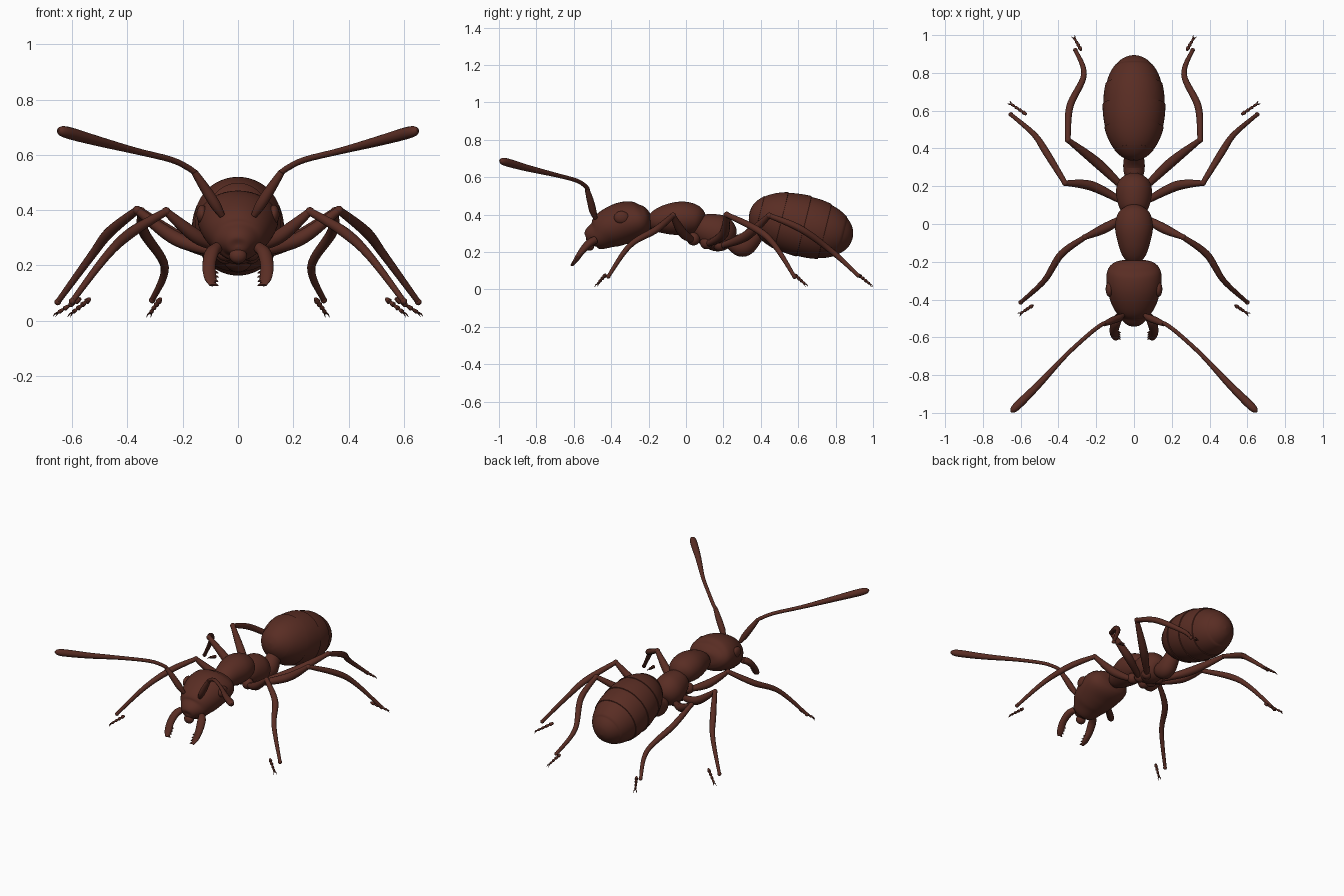
import bpy, bmesh, math
from mathutils import Vector

cube = bpy.data.objects.get("Cube")
if cube:
    bpy.data.objects.remove(cube)

# One chitin colour for the whole insect
chitin = bpy.data.materials.new("dark red brown")
chitin.use_nodes = True
COLOR = (0.1, 0.026, 0.017, 1)
chitin.diffuse_color = COLOR
shader = chitin.node_tree.nodes["Principled BSDF"]
shader.inputs["Base Color"].default_value = COLOR
shader.inputs["Roughness"].default_value = 0.6
parts = []


def spline(rows, steps):
    """Catmull-Rom interpolation of rows of any width."""
    rows = [Vector(r) for r in rows]
    out = []
    for i in range(len(rows) - 1):
        b, c = rows[i], rows[i + 1]
        a = rows[i - 1] if i else b
        d = rows[min(i + 2, len(rows) - 1)]
        for k in range(steps):
            t = k / steps
            out.append(b + (c - a) * (t / 2)
                       + (a * 2 - b * 5 + c * 4 - d) * (t * t / 2)
                       + (b * 3 - a - c * 3 + d) * (t ** 3 / 2))
    return out + [rows[-1]]


def loft(name, rows, sides=14, steps=4):
    """Skin elliptical rings; each row is x, y, z, half width, half height."""
    if steps > 1:
        rows = spline(rows, steps)
    pts = [Vector(r[:3]) for r in rows]
    bm = bmesh.new()
    rings = []
    for i, r in enumerate(rows):
        t = (pts[min(i + 1, len(pts) - 1)] - pts[max(i - 1, 0)]).normalized()
        u = t.cross(Vector((0, 0, 1))).normalized()
        v = u.cross(t)
        ring = []
        for k in range(sides):
            a = math.tau * k / sides
            ring.append(bm.verts.new(pts[i] + u * math.cos(a) * max(r[3], 0.001)
                                     + v * math.sin(a) * max(r[4], 0.001)))
        rings.append(ring)
    for p, q in zip(rings, rings[1:]):
        for k in range(sides):
            j = (k + 1) % sides
            bm.faces.new((p[k], p[j], q[j], q[k]))
    bm.faces.new(rings[0])
    bm.faces.new(rings[-1])
    bmesh.ops.recalc_face_normals(bm, faces=bm.faces)
    mesh = bpy.data.meshes.new(name)
    bm.to_mesh(mesh)
    bm.free()
    mesh.materials.append(chitin)
    ob = bpy.data.objects.new(name, mesh)
    bpy.context.collection.objects.link(ob)
    parts.append(ob)


def body(name, rows):
    """Central body part from rows of y, z, half width, half height."""
    loft(name, [(0, *r) for r in rows], sides=40, steps=6)


def tube(name, rows, s, sides=12, steps=4):
    """Round limb from rows of x, y, z, radius, mirrored by s."""
    loft(name, [(s * x, y, z, r, r) for x, y, z, r in rows], sides, steps)


def ball(name, center, radii, s=1):
    x, y, z = center
    rows = []
    for i in range(17):
        a = math.pi * i / 16
        c = math.sin(a)
        rows.append((s * x, y - radii[1] * math.cos(a), z, radii[0] * c, radii[2] * c))
    loft(name, rows, 24, 1)


# Head, mouth and thorax
body("head", [(-.533, .262, .005, .005), (-.525, .265, .037, .035), (-.5, .28, .067, .06),
              (-.465, .293, .092, .083), (-.41, .325, .123, .105), (-.33, .357, .143, .112),
              (-.255, .37, .143, .098), (-.215, .382, .117, .07), (-.197, .387, .075, .04),
              (-.19, .388, .01, .01)])
ball("mouth", (0, -.515, .235), (.032, .025, .028))
body("front_thorax", [(-.215, .36, .02, .02), (-.17, .365, .06, .055), (-.1, .375, .085, .08),
                      (-.02, .38, .1, .09), (.05, .375, .088, .078), (.085, .37, .055, .05),
                      (.1, .365, .01, .01)])
body("rear_thorax", [(.035, .345, .03, .03), (.08, .33, .074, .075), (.16, .305, .095, .098),
                     (.215, .29, .086, .087), (.25, .28, .055, .055), (.262, .275, .01, .01)])
body("waist", [(.215, .262, .02, .02), (.26, .245, .05, .05), (.305, .238, .057, .063),
               (.345, .268, .053, .055), (.385, .32, .04, .045)])

# Abdomen: plump oval with a raised lip at the rear of each plate
edges = [0, .1, .31, .53, .73, .9, 1]
rows = []
for a, b in zip(edges, edges[1:]):
    for k in range(10):
        f = k / 9
        t = a + (b - a) * f
        r = .166 * max(0, 1 - abs(2 * t - 1) ** 2.2) ** .5 * (.975 + .03 * f)
        t += .002 if k == 0 else 0
        rows.append((0, .338 + .553 * t, .412 - .14 * t, r, r))
loft("abdomen", rows, 48, 1)

# Leg paths: hip, thigh, knee, shin, ankle, then the separate foot ends
LEGS = {
    "front": ([(.045, .04, .26), (.15, -.02, .305), (.26, -.07, .395),
               (.385, -.16, .32), (.475, -.3, .235), (.6, -.415, .07)],
              (.535, -.43, .08), (.598, -.472, .03)),
    "middle": ([(.045, .11, .24), (.22, .2, .295), (.365, .217, .4),
                (.465, .38, .32), (.53, .475, .235), (.652, .58, .068)],
               (.57, .58, .08), (.65, .635, .03)),
    "hind": ([(.045, .18, .23), (.19, .32, .285), (.35, .445, .395),
              (.34, .62, .32), (.265, .79, .195), (.31, .92, .075)],
             (.28, .92, .08), (.315, .982, .03)),
}


def leg(side, s, which, path, heel, toe):
    name = f"{side}_{which}_"
    hip, thigh, knee = path[:3]
    ball(name + "hip", (hip[0], hip[1], hip[2] + .01), (.035, .035, .035), s)
    tube(name + "thigh", [(*hip, .015), (*thigh, .026), (*knee, .014)], s, steps=8)
    # Shin swells in the middle and narrows at knee and ankle
    widths = (.014, .019, .015, .010)
    tube(name + "shin", [(*p, w) for p, w in zip(path[2:], widths)], s, steps=8)
    ball(name + "knee", knee, (.016, .016, .016), s)
    ball(name + "ankle", path[-1], (.012, .012, .012), s)
    # Foot made of four tapering beads
    a, b = Vector(heel), Vector(toe)
    beads = []
    for i in range(4):
        for f, w in ((0, .006), (.35, .009), (.8, .011), (.97, .007)):
            beads.append((*a.lerp(b, (i + f) / 4), w * (1 - .1 * i)))
    tube(name + "foot", beads, s, 10, 1)
    # Pair of thin claws
    d = (b - a).normalized()
    out = d.cross(Vector((0, 0, 1))).normalized()
    for tag, w in (("inner", -1), ("outer", 1)):
        mid = b + d * .01 + out * w * .007
        tip = b + d * .02 + out * w * .009
        tip.z = max(tip.z - .006, .004)
        tube(f"{name}{tag}_claw", [(*b, .004), (*mid, .003), (*tip, .0005)], s, 6)


for side, s in (("left", 1), ("right", -1)):
    ball(side + "_eye", (.13, -.345, .385), (.02, .04, .034), s)
    # Antenna: straight base segment, then a whip with a clubbed end
    tube(side + "_antenna_base", [(.058, -.484, .38, .011), (.082, -.498, .42, .019),
                                  (.12, -.513, .48, .018), (.158, -.53, .538, .012)], s)
    tube(side + "_antenna_whip", [(.148, -.522, .528, .010), (.175, -.535, .55, .011),
                                  (.24, -.585, .582, .011), (.365, -.7, .613, .012),
                                  (.5, -.845, .648, .018), (.6, -.945, .676, .022),
                                  (.638, -.982, .686, .018), (.65, -.996, .69, .004)], s)
    # Jaw: flattened curved blade with short teeth along its inner edge
    jaw = [(.075, -.485, .265, .02, .02), (.095, -.52, .245, .026, .021),
           (.105, -.56, .2, .024, .017), (.1, -.59, .155, .023, .012),
           (.092, -.612, .128, .012, .005)]
    loft(side + "_jaw", [(s * r[0], *r[1:]) for r in jaw], 14, 6)
    for i in range(4):
        y, z = -.572 - .011 * i, .178 - .015 * i
        tube(f"{side}_jaw_tooth_{i + 1}", [(.088, y, z, .008), (.078, y - .002, z - .003, .005),
                                           (.07, y - .005, z - .006, .0005)], s, 6, 1)
    for which, (path, heel, toe) in LEGS.items():
        leg(side, s, which, path, heel, toe)

# Smooth shading that keeps plate edges crisp
bpy.ops.object.select_all(action="DESELECT")
for ob in parts:
    ob.select_set(True)
bpy.context.view_layer.objects.active = parts[0]
bpy.ops.object.shade_smooth_by_angle(angle=math.radians(40))
